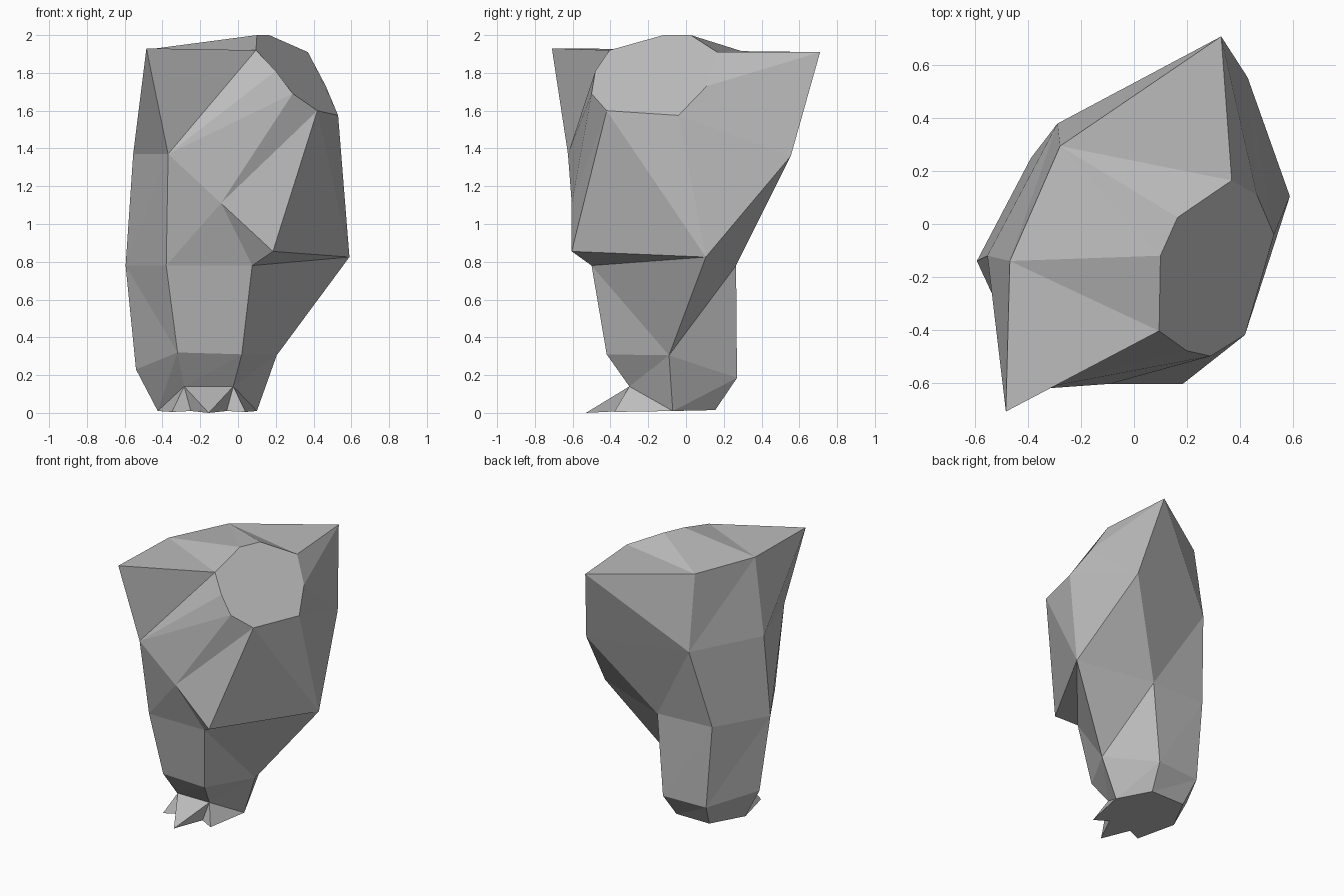
import bpy
import bmesh
from mathutils import Vector

cube = bpy.data.objects.get("Cube")
if cube:
    bpy.data.objects.remove(cube, do_unlink=True)

mesh_data = bpy.data.meshes.new("carved_stump")
bm = bmesh.new()


def section(*points):
    """Cross-section loop, counter-clockwise from the front, in hundredths."""
    return [bm.verts.new(Vector(point) / 100) for point in points]


def fan(centre, rim):
    """Triangles from one corner to a chain of neighbours."""
    for first, second in zip(rim, rim[1:]):
        bm.faces.new((centre, first, second))


def bridge(lower, upper, columns, flipped=()):
    """Skin two sections, flipping the diagonal of the listed columns."""
    for col in columns:
        nxt = (col + 1) % len(lower)
        a, b, c, d = lower[col], lower[nxt], upper[nxt], upper[col]
        if col in flipped:
            fan(b, [c, d, a])
        else:
            fan(a, [b, c, d])


# Cross-sections from the ground up
sole = section((-28.5, -30, 14), (-2.5, -30, 14), (10, -7, 1),
               (-3, 15.5, 1.5), (-30, 15.5, 1.5), (-42.5, -9, 1))
ankle = section((-32, -42, 32), (2, -42, 31), (20.5, -9, 30.5),
                (0, 27, 18.5), (-34, 25, 18), (-54, -9, 23))
waist = section((-38, -50, 78), (7.5, -50, 78), (59, 10.5, 82.5),
                (5, 26.5, 78), (-39, 25, 79), (-59.5, -14, 78))
shoulder = section((-37, -62.5, 137), (-9, -60.5, 111), (18.5, -60.5, 85.5),
                   (43, 55.5, 136), (-29, 38, 137), (-55.5, -12, 137))

# Flat cut facet on the upper side, and the pointed crown around it
cut = section((10, -12, 200), (16.5, 2.5, 200), (37, 16.5, 191),
              (46.5, 11, 173), (53, -4, 157.5), (42, -42, 160),
              (29, -50, 169), (20, -48, 181), (9.5, -40.5, 192))
spike_back, crown_back, crown_side, spike_front = section(
    (33, 71, 191), (-28, 29.5, 191.5), (-47, -14, 192.5), (-48.5, -71, 193))
crown = [spike_front, cut[8], cut[2], spike_back, crown_back, crown_side]

# Stem and the rear half of the body
bridge(sole, ankle, range(6))
bridge(ankle, waist, range(6), flipped=(1, 5))
bridge(waist, shoulder, (3, 4, 5))
bridge(shoulder, crown, (3, 4, 5), flipped=(3,))

# Chest, with its overhanging lower lip
brow, chest, lip, rear = shoulder[:4]
hip = waist[2]
fan(chest, [cut[6], cut[5], lip, waist[1], waist[0], brow, cut[6]])
fan(brow, [cut[6], cut[7], cut[8], spike_front])
fan(lip, [waist[1], hip])
fan(rear, [hip, waist[3]])

# Flank below the cut facet
fan(cut[5], [lip, hip, cut[4]])
fan(cut[4], [hip, rear, cut[3]])
bm.faces.new(cut)

# Top
fan(spike_back, [rear, cut[3], cut[2], crown_back])
fan(crown_back, [cut[2], cut[1], cut[0], crown_side])
fan(crown_side, [cut[0], cut[8], spike_front])

# Three pointed toes and the flat underside
toes = section((-35, -38, 0.5), (-25, -34, 1), (-15.5, -53, 0),
               (-6, -33, 1), (4, -38, 0.5))
fan(sole[0], [sole[5]] + toes[:3] + [sole[1]])
fan(sole[1], toes[2:] + [sole[2]])
bm.faces.new(toes + sole[2:])

bmesh.ops.recalc_face_normals(bm, faces=bm.faces)
bm.to_mesh(mesh_data)
bm.free()

# One plain stone colour
stone = bpy.data.materials.new("grey_stone")
stone.use_nodes = True
grey = (0.5, 0.5, 0.5, 1)
stone.diffuse_color = grey
stone.node_tree.nodes["Principled BSDF"].inputs["Base Color"].default_value = grey
mesh_data.materials.append(stone)

stump = bpy.data.objects.new("carved_stump", mesh_data)
bpy.context.collection.objects.link(stump)
